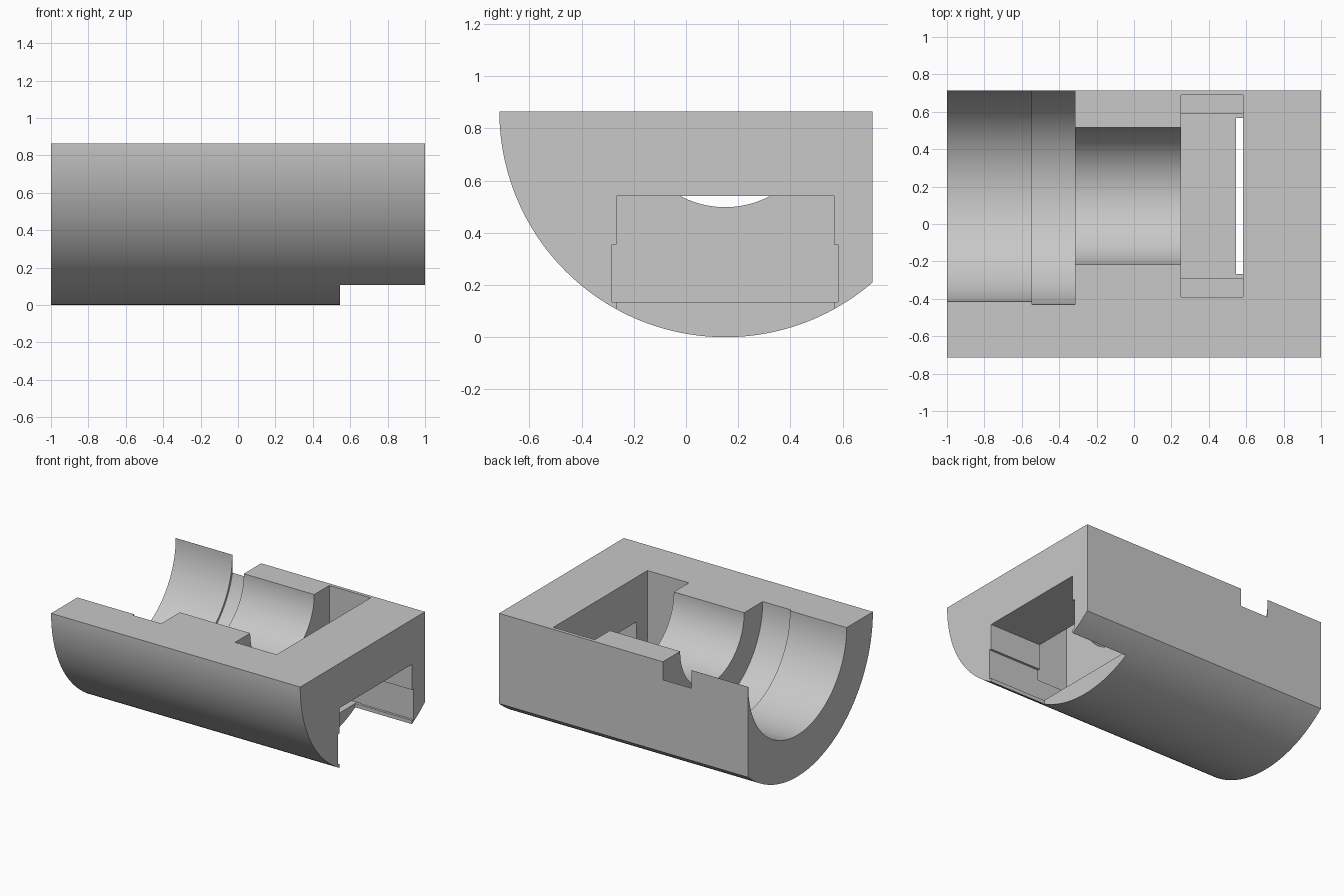
import bpy
import bmesh
from math import acos, cos, pi, sin

if "Cube" in bpy.data.objects:
    bpy.data.objects.remove(bpy.data.objects["Cube"], do_unlink=True)

AXIS_Y, TOP_Z, RADIUS, BACK_Y = 0.15, 0.865, 0.865, 0.715

grey = bpy.data.materials.new("light grey")
grey.use_nodes = True
colour = (0.58, 0.58, 0.58, 1)
grey.diffuse_color = colour
grey.node_tree.nodes["Principled BSDF"].inputs["Base Color"].default_value = colour


def arc(radius, start, end, steps):
    """Points on a circle around the bore axis, in the y-z plane."""
    angles = [start + (end - start) * i / steps for i in range(steps + 1)]
    return [(AXIS_Y + radius * cos(a), TOP_Z + radius * sin(a)) for a in angles]


def stepped(levels):
    """Symmetric stepped outline from (half width, bottom z, top z) levels."""
    side = [(w, z) for w, low, high in levels for z in (low, high)]
    return ([(AXIS_Y + w, z) for w, z in side]
            + [(AXIS_Y - w, z) for w, z in reversed(side)])


def prism(name, outline, x0, x1):
    """Extrude a y-z outline along x."""
    bm = bmesh.new()
    face = bm.faces.new([bm.verts.new((x0, y, z)) for y, z in outline])
    moved = bmesh.ops.extrude_face_region(bm, geom=[face])["geom"]
    bmesh.ops.translate(bm, vec=(x1 - x0, 0, 0),
                        verts=[v for v in moved if isinstance(v, bmesh.types.BMVert)])
    bmesh.ops.recalc_face_normals(bm, faces=bm.faces)
    mesh = bpy.data.meshes.new(name)
    bm.to_mesh(mesh)
    bm.free()
    mesh.materials.append(grey)
    obj = bpy.data.objects.new(name, mesh)
    bpy.context.collection.objects.link(obj)
    return obj


# Half-round block with a flat back
back_angle = 2 * pi - acos((BACK_Y - AXIS_Y) / RADIUS)
outline = arc(RADIUS, pi, back_angle, 96) + [(BACK_Y, TOP_Z)]
block = prism("half_round_block", outline, -1, 1)

# Stepped bore: wide mouth, ring groove that breaks the back wall, narrow neck
cutters = [prism(name, arc(r, 0, 2 * pi, 128)[:-1], x0, x1) for name, r, x0, x1 in (
    ("mouth_cutter", 0.564, -1.1, -0.4),
    ("ring_groove_cutter", 0.58, -0.545, -0.315),
    ("neck_cutter", 0.367, -0.5, 0.3))]

# Cross pocket with a ledge at each end
cutters.append(prism("pocket_cutter", stepped(
    [(0.438, 0.135, 0.285), (0.54, 0.285, 1.1)]), 0.25, 0.583))

# Stepped slot through the end, open at the bottom
cutters.append(prism("slot_cutter", stepped(
    [(0.416, -0.1, 0.134), (0.433, 0.134, 0.355), (0.416, 0.355, 0.54)]), 0.545, 1.1))

bpy.ops.object.select_all(action="DESELECT")
bpy.context.view_layer.objects.active = block
block.select_set(True)
for cutter in cutters:
    cutter.hide_render = True
    cut = block.modifiers.new(cutter.name, "BOOLEAN")
    cut.operation = "DIFFERENCE"
    cut.solver = "EXACT"
    cut.object = cutter
    bpy.ops.object.modifier_apply(modifier=cut.name)
    bpy.data.objects.remove(cutter, do_unlink=True)

bpy.ops.object.shade_smooth_by_angle(angle=pi / 6)
